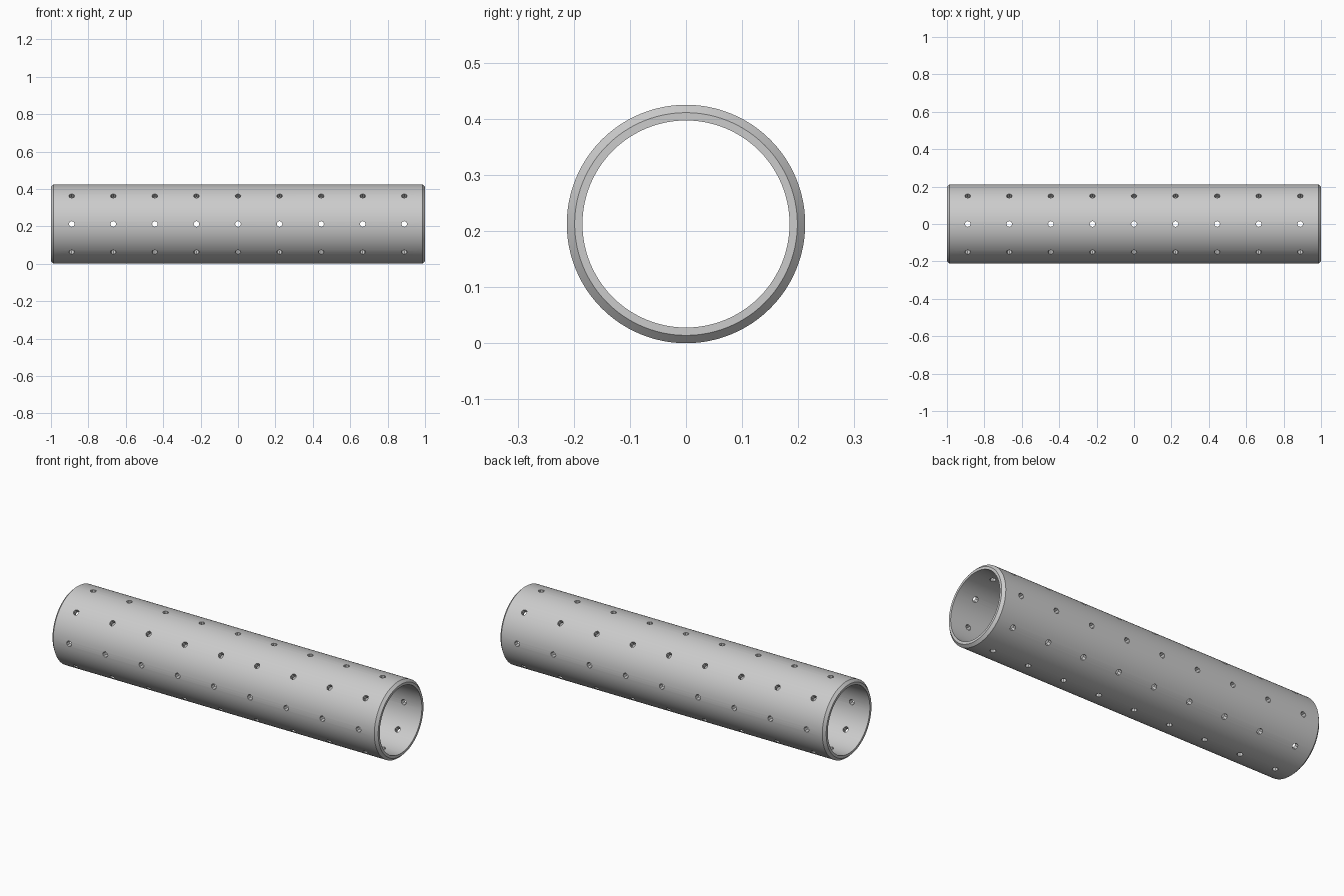
import bpy, bmesh, math
from mathutils import Matrix, Vector

if "Cube" in bpy.data.objects:
    bpy.data.objects.remove(bpy.data.objects["Cube"])

R_OUT, R_IN, CHAMFER, HALF = 0.2125, 0.1845, 0.014, 1.0
SEGMENTS, HOLE_R, HOLE_SIDES = 96, 0.0155, 8
ROWS, COLS, PITCH = 8, 9, 2 / 9


def make_object(name, bm):
    bmesh.ops.recalc_face_normals(bm, faces=bm.faces)
    mesh = bpy.data.meshes.new(name)
    bm.to_mesh(mesh)
    bm.free()
    obj = bpy.data.objects.new(name, mesh)
    bpy.context.collection.objects.link(obj)
    obj.location.z = R_OUT
    return obj


# Pipe wall: closed profile (x, radius) turned around the x axis
profile = [(-HALF, R_IN), (-HALF, R_OUT - CHAMFER), (-HALF + CHAMFER, R_OUT),
           (HALF - CHAMFER, R_OUT), (HALF, R_OUT - CHAMFER), (HALF, R_IN)]
bm = bmesh.new()
rings = []
for i in range(SEGMENTS):
    a = 2 * math.pi * i / SEGMENTS
    rings.append([bm.verts.new((x, r * math.cos(a), r * math.sin(a))) for x, r in profile])
for i in range(SEGMENTS):
    a, b = rings[i], rings[(i + 1) % SEGMENTS]
    for j in range(len(profile)):
        k = (j + 1) % len(profile)
        bm.faces.new((a[j], a[k], b[k], b[j]))
pipe = make_object("perforated_pipe", bm)

# Radial drill bits for the hole pattern
bm = bmesh.new()
for row in range(ROWS):
    turn = Matrix.Rotation(2 * math.pi * row / ROWS, 4, 'X')
    for col in range(COLS):
        x = (col - (COLS - 1) / 2) * PITCH
        place = turn @ Matrix.Translation(Vector((x, 0, (R_OUT + R_IN) / 2)))
        bmesh.ops.create_cone(bm, cap_ends=True, segments=HOLE_SIDES, radius1=HOLE_R,
                              radius2=HOLE_R, depth=0.08, matrix=place)
drill = make_object("hole_cutter", bm)

# Drill the wall, then drop the cutter
cut = pipe.modifiers.new("holes", 'BOOLEAN')
cut.operation = 'DIFFERENCE'
cut.solver = 'EXACT'
cut.object = drill
drill.hide_render = True
bpy.context.view_layer.objects.active = pipe
pipe.select_set(True)
drill.select_set(False)
bpy.ops.object.modifier_apply(modifier=cut.name)
bpy.data.objects.remove(drill)
bpy.ops.object.shade_smooth_by_angle(angle=math.radians(30))
